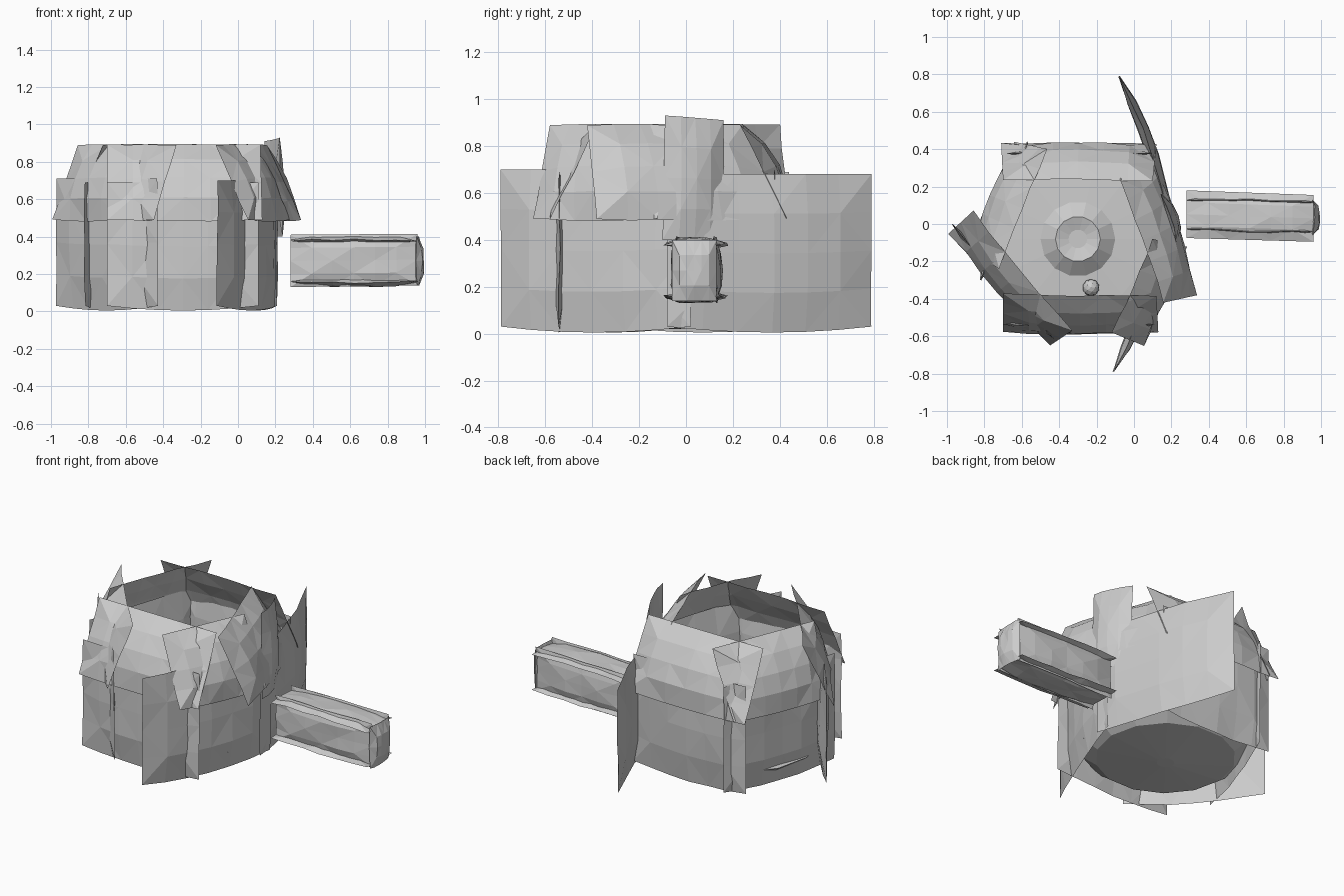
import bpy, bmesh, math, random
from mathutils import Vector

if "Cube" in bpy.data.objects:
    bpy.data.objects.remove(bpy.data.objects["Cube"])

random.seed(4)
HUB = Vector((-0.3, -0.08, 0.4))


def finish(name, bm):
    bmesh.ops.remove_doubles(bm, verts=bm.verts, dist=0.0005)
    bmesh.ops.recalc_face_normals(bm, faces=bm.faces)
    me = bpy.data.meshes.new(name)
    bm.to_mesh(me)
    bm.free()
    ob = bpy.data.objects.new(name, me)
    bpy.context.collection.objects.link(ob)
    return ob


def slab(name, low_a, low_b, top_a, top_b, thick=0.05, bow=0.02, belly=0.0,
         sag=0.0, hub=HUB, nu=6, nv=4):
    """Lens-like panel between four corners, bowed and bellied away from the hub."""
    la, lb, ta, tb = (Vector(p) for p in (low_a, low_b, top_a, top_b))
    n = (lb - la).cross(ta - la).normalized()
    if n.dot((la + lb + ta + tb) / 4 - hub) < 0:
        n = -n
    bm = bmesh.new()
    jit = [[random.uniform(-.005, .005) for _ in range(nv + 1)] for _ in range(nu + 1)]
    for side in (-1, 1):
        grid = []
        for i in range(nu + 1):
            row = []
            u = i / nu
            for j in range(nv + 1):
                v = j / nv
                p = la.lerp(lb, u).lerp(ta.lerp(tb, u), v)
                hu, hv = 4 * u * (1 - u), 4 * v * (1 - v)
                p = p + n * (bow * hu + belly * hu ** 0.5 * hv + jit[i][j])
                p = p + n * side * thick * 0.5 * (hu * hv) ** 0.4
                p.z -= sag * hu * (1 - v)
                row.append(bm.verts.new(p))
            grid.append(row)
        for i in range(nu):
            for j in range(nv):
                q = [grid[i][j], grid[i + 1][j], grid[i + 1][j + 1], grid[i][j + 1]]
                k = (i + j) % 2
                bm.faces.new((q[k], q[k + 1], q[k + 2]))
                bm.faces.new((q[k], q[k + 2], q[(k + 3) % 4]))
    return finish(name, bm)


# Six upright walls whose ends run past each other: name, start, end, top, bow
walls = [
    ("wall_back_right", (0.21, -0.08), (-0.08, 0.79), 0.68, 0.035),
    ("wall_front_right", (0.21, 0.02), (-0.11, -0.79), 0.70, 0.025),
    ("wall_back", (-0.68, 0.38), (0.10, 0.38), 0.70, 0.0),
    ("wall_left", (-0.57, 0.44), (-0.82, -0.30), 0.69, 0.005),
    ("wall_front_left", (-0.97, 0.00), (-0.43, -0.61), 0.71, 0.005),
    ("wall_front", (-0.70, -0.54), (0.11, -0.54), 0.69, 0.0),
]
for name, a, b, top, bow in walls:
    slab(name, (*a, 0.03), (*b, 0.03), (*a, top), (*b, top),
         thick=0.065, bow=bow, sag=0.025)

# Six sloping collar panels: lower edge, upper edge
collars = [
    ("collar_back", (-0.71, 0.43), (0.12, 0.43), (-0.70, 0.23), (0.10, 0.23)),
    ("collar_front", (-0.70, -0.58), (0.13, -0.58), (-0.70, -0.37), (0.12, -0.38)),
    ("collar_right", (0.34, -0.38), (0.10, 0.42), (0.16, -0.42), (-0.08, 0.24)),
    ("collar_front_right", (0.28, -0.12), (0.05, -0.65), (0.10, -0.08), (-0.12, -0.58)),
    ("collar_front_left", (-0.99, -0.05), (-0.45, -0.65), (-0.86, 0.07), (-0.33, -0.57)),
    ("collar_left", (-0.64, 0.44), (-0.88, -0.14), (-0.46, 0.40), (-0.72, -0.24)),
]
for name, la, lb, ta, tb in collars:
    slab(name, (*la, 0.49), (*lb, 0.49), (*ta, 0.89), (*tb, 0.89),
         thick=0.055, bow=0.008, belly=0.04, sag=0.012)

# Tall plank above the handle
slab("tall_plank", (0.24, -0.10, 0.40), (0.16, 0.16, 0.40),
     (0.22, -0.09, 0.93), (0.14, 0.16, 0.91), thick=0.05, nu=4)

# Faceted floor with a low central mound: ring radius, height
bm = bmesh.new()
SIDES = 14
rings = [(0.05, 0.0), (0.40, 0.03), (0.48, 0.09), (0.38, 0.10),
         (0.20, 0.11), (0.12, 0.17), (0.05, 0.15)]
loops = []
for r, z in rings:
    loops.append([bm.verts.new((HUB.x + r * math.cos(2 * math.pi * k / SIDES),
                                HUB.y + r * math.sin(2 * math.pi * k / SIDES),
                                z + 0.02)) for k in range(SIDES)])
for lo, hi in zip(loops, loops[1:]):
    for k in range(SIDES):
        m = (k + 1) % SIDES
        bm.faces.new((lo[k], lo[m], hi[m], hi[k]))
bm.faces.new(loops[0][::-1])
bm.faces.new(loops[-1])
finish("floor", bm)

# Small pebble on the floor
bm = bmesh.new()
bmesh.ops.create_icosphere(bm, subdivisions=2, radius=0.045)
bmesh.ops.translate(bm, verts=bm.verts, vec=(-0.23, -0.34, 0.15))
finish("pebble", bm)

# Handle: four crossing slats and an end cap
mid = Vector((0.62, 0.045, 0.27))
X0, X1 = 0.28, 0.96
for name, z in (("handle_top", 0.38), ("handle_bottom", 0.16)):
    slab(name, (X0, -0.075, z), (X1, -0.095, z), (X0, 0.18, z), (X1, 0.155, z),
         thick=0.05, bow=0.005, hub=mid)
for name, y in (("handle_front", -0.025), ("handle_back", 0.13)):
    slab(name, (X0, y, 0.13), (X1, y - 0.015, 0.14), (X0, y, 0.41), (X1, y - 0.015, 0.415),
         thick=0.05, bow=0.005, hub=mid)
slab("handle_cap", (0.955, -0.06, 0.14), (0.955, 0.13, 0.14),
     (0.955, -0.06, 0.40), (0.955, 0.13, 0.40), thick=0.05, bow=0.015, hub=mid)
